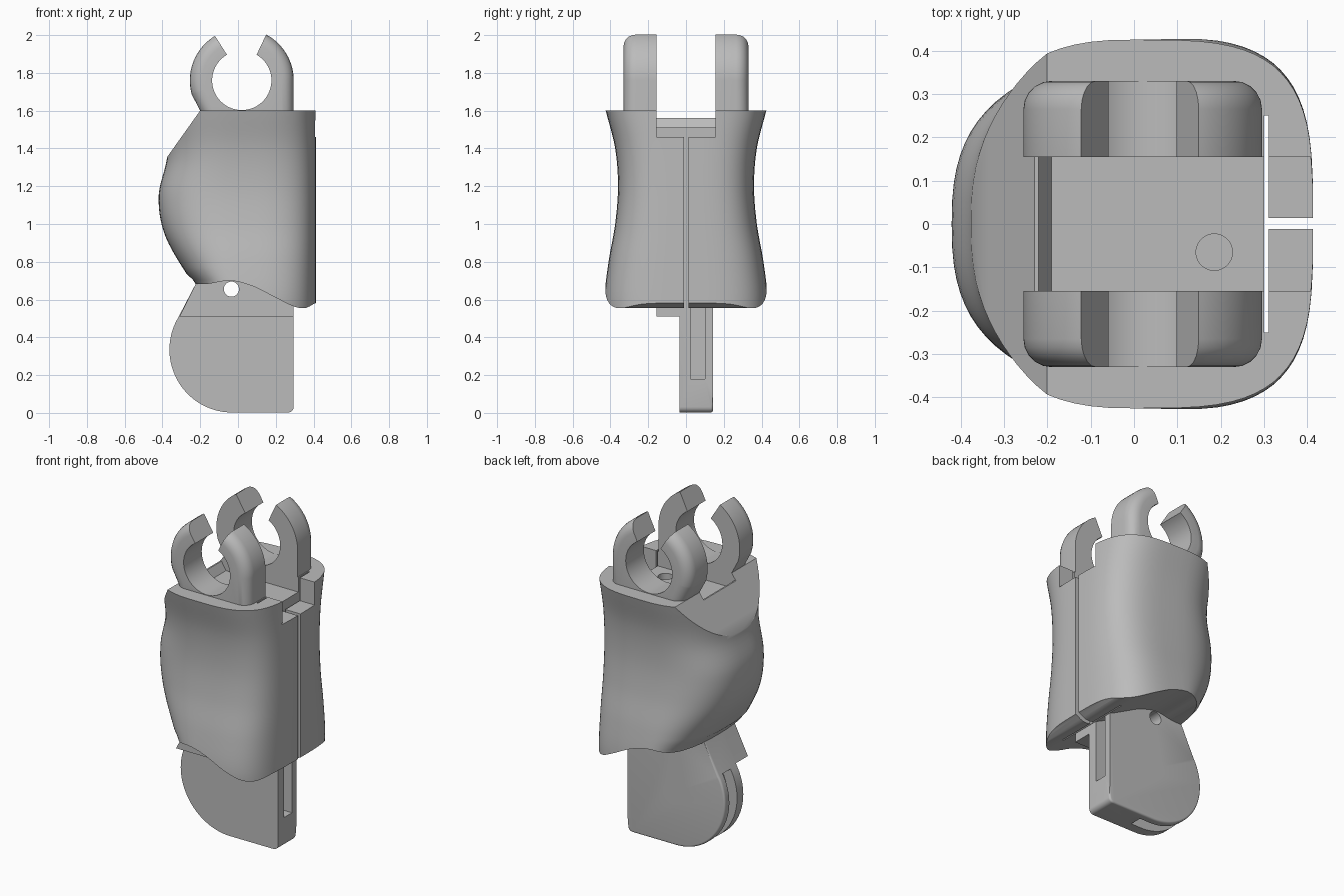
import bpy, bmesh, math
from mathutils import Vector

if "Cube" in bpy.data.objects:
    bpy.data.objects.remove(bpy.data.objects["Cube"], do_unlink=True)

grey = bpy.data.materials.new("plain grey")
grey.use_nodes = True
grey.diffuse_color = (0.5, 0.5, 0.5, 1)
grey.node_tree.nodes["Principled BSDF"].inputs["Base Color"].default_value = (0.5, 0.5, 0.5, 1)


def make(name, bm):
    bmesh.ops.recalc_face_normals(bm, faces=bm.faces)
    mesh = bpy.data.meshes.new(name)
    bm.to_mesh(mesh)
    bm.free()
    mesh.materials.append(grey)
    ob = bpy.data.objects.new(name, mesh)
    bpy.context.collection.objects.link(ob)
    return ob


def prism(name, pts, y0, y1, round_edge=None, radius=0.05):
    """Extrude an x-z outline along y; optionally round chosen rim edges at y1."""
    bm = bmesh.new()
    a = [bm.verts.new((x, y0, z)) for x, z in pts]
    b = [bm.verts.new((x, y1, z)) for x, z in pts]
    bm.faces.new(a)
    bm.faces.new(b)
    n = len(pts)
    for i in range(n):
        j = (i + 1) % n
        bm.faces.new((a[i], a[j], b[j], b[i]))
    if round_edge:
        bmesh.ops.recalc_face_normals(bm, faces=bm.faces)
        rim = [e for e in bm.edges if all(v in b and round_edge(v.co) for v in e.verts)]
        bmesh.ops.bevel(bm, geom=rim, offset=radius, segments=5, profile=0.5,
                        affect='EDGES', clamp_overlap=True)
    return make(name, bm)


def box(name, x0, x1, y0, y1, z0, z1):
    return prism(name, [(x0, z0), (x1, z0), (x1, z1), (x0, z1)], y0, y1)


def rod(name, start, end, r):
    start, end = Vector(start), Vector(end)
    bm = bmesh.new()
    bmesh.ops.create_cone(bm, cap_ends=True, segments=40, radius1=r, radius2=r,
                          depth=(end - start).length)
    rot = (end - start).to_track_quat('Z', 'Y')
    for v in bm.verts:
        v.co = rot @ v.co + (start + end) / 2
    return make(name, bm)


def arc(cx, cz, r, a0, a1, n=28):
    return [(cx + r * math.cos(math.radians(a0 + (a1 - a0) * i / n)),
             cz + r * math.sin(math.radians(a0 + (a1 - a0) * i / n))) for i in range(n + 1)]


def carve(ob, cutters):
    """Subtract the cutters, bake the result and remove the cutters."""
    for c in cutters:
        c.hide_render = True
        m = ob.modifiers.new("cut", 'BOOLEAN')
        m.operation, m.solver, m.object = 'DIFFERENCE', 'EXACT', c
    graph = bpy.context.evaluated_depsgraph_get()
    baked = bpy.data.meshes.new_from_object(ob.evaluated_get(graph))
    ob.modifiers.clear()
    ob.data = baked
    for c in cutters:
        bpy.data.objects.remove(c, do_unlink=True)


def smooth(ob):
    bpy.ops.object.select_all(action='DESELECT')
    ob.select_set(True)
    bpy.context.view_layer.objects.active = ob
    bpy.ops.object.shade_smooth_by_angle(angle=math.radians(32))


def curve_at(keys, t):
    """Smooth interpolation through (position, value) keys."""
    def slope(i):
        lo, hi = max(i - 1, 0), min(i + 1, len(keys) - 1)
        return (keys[hi][1] - keys[lo][1]) / (keys[hi][0] - keys[lo][0])
    i = max(k for k in range(len(keys) - 1) if k == 0 or keys[k][0] <= t)
    (p, u), (q, v) = keys[i], keys[i + 1]
    h = q - p
    s = (t - p) / h
    return ((2 * s**3 - 3 * s**2 + 1) * u + (s**3 - 2 * s**2 + s) * h * slope(i)
            + (3 * s**2 - 2 * s**3) * v + (s**3 - s**2) * h * slope(i + 1))


# Waisted outer shell, lofted from rounded sections
half_width = [(0.45, 0.42), (0.6, 0.432), (0.8, 0.41), (1.0, 0.375), (1.2, 0.36),
              (1.4, 0.375), (1.6, 0.425)]
bulge = [(0.45, 0.2), (0.68, 0.22), (0.74, 0.275), (0.95, 0.39), (1.15, 0.42),
         (1.36, 0.375), (1.6, 0.385)]


def spow(v, n):
    return math.copysign(abs(v) ** (2 / n), v)


bm = bmesh.new()
rings = []
LEVELS, SIDES = 36, 72
for k in range(LEVELS + 1):
    z = 0.45 + 1.15 * k / LEVELS
    hy, xl = curve_at(half_width, z), curve_at(bulge, z)
    ring = []
    for i in range(SIDES):
        c, s = math.cos(math.tau * i / SIDES), math.sin(math.tau * i / SIDES)
        n, w = (3.5, 0.413) if c >= 0 else (2.6, xl)
        ring.append(bm.verts.new((w * spow(c, n), hy * spow(s, n), z)))
    rings.append(ring)
for lo, hi in zip(rings, rings[1:]):
    for i in range(SIDES):
        j = (i + 1) % SIDES
        bm.faces.new((lo[i], lo[j], hi[j], hi[i]))
bm.faces.new(rings[0])
bm.faces.new(rings[-1])
shell = make("outer_shell", bm)

# Wavy lower hem, sloped rear shoulder, top channel, side slit and cord holes
hem = [(-0.6, 0.685), (-0.22, 0.682), (-0.16, 0.683), (-0.04, 0.7), (0.08, 0.67),
       (0.2, 0.61), (0.3, 0.562), (0.36, 0.556), (0.42, 0.585), (0.6, 0.6)]
wave = [(x / 50, curve_at(hem, x / 50)) for x in range(-28, 29)]
carve(shell, [
    prism("hem_cutter", wave + [(0.56, 0.2), (-0.56, 0.2)], -1, 1),
    prism("shoulder_cutter", [(-0.165, 1.65), (-0.46, 1.235), (-0.9, 1.235), (-0.9, 1.65)], -1, 1),
    prism("channel_cutter", [(0.6, 1.46), (0.305, 1.46), (0.305, 1.51), (-0.19, 1.51),
                             (-0.22, 1.56), (-0.6, 1.56), (-0.6, 1.8), (0.6, 1.8)], -0.155, 0.155),
    box("gap_cutter", 0.3, 0.31, -0.25, 0.25, 0.3, 1.8),
    box("slit_cutter", 0.305, 0.6, -0.011, 0.014, 0.3, 1.8),
    rod("cord_hole_cutter", (0.185, -0.065, 1.2), (0.185, -0.065, 1.7), 0.042),
    rod("slanted_hole_cutter", (-0.3, -0.065, 1.36), (0.07, -0.065, 1.612), 0.041),
])
smooth(shell)

# Pair of open hinge clips with rounded outer rims
CX, CZ = 0.02, 1.76
clip_outline = (arc(CX, CZ, 0.275, 62, 0) + [(0.295, 1.48), (-0.16, 1.48), (-0.2, 1.6)]
                + arc(CX, CZ, 0.275, 196, 121) + arc(CX, CZ, 0.157, 120, 420, 56))


def on_clip_rim(co):
    return co.z > 1.55 and math.hypot(co.x - CX, co.z - CZ) > 0.22 or co.z < 1.55


for side, label in ((-1, "front"), (1, "back")):
    smooth(prism(label + "_hinge_clip", clip_outline, 0.155 * side, 0.33 * side,
                 on_clip_rim, 0.065))

# Lower hinge tab with a pivot hole, cord grooves and one rounded rim
TX, TZ = -0.03, 0.335
tab_outline = (arc(TX, TZ, 0.333, 150, 270, 40) + [(0.262, 0.002)]
               + arc(0.265, 0.032, 0.03, 280, 360, 5)
               + [(0.295, 0.85), (-0.15, 0.85), (-0.22, 0.69)])
tab = prism("hinge_tab", tab_outline, -0.035, 0.143, lambda co: co.z < 0.84, 0.05)
groove = arc(TX, TZ, 0.45, 150, 282) + arc(TX, TZ, 0.27, 282, 150)
carve(tab, [
    rod("pivot_cutter", (TX, -1, TZ), (TX, 1, TZ), 0.075),
    rod("pin_cutter", (-0.035, -1, 0.655), (-0.035, 1, 0.655), 0.04),
    prism("groove_cutter", groove, 0.025, 0.1),
    box("slot_cutter", 0.2, 0.5, 0.025, 0.1, 0.18, 0.62),
    rod("cord_cutter", (-0.22, -0.06, 0.445), (0.05, -0.06, 0.54), 0.038),
])
smooth(tab)

# Thicker block joining the tab to the shell
block = prism("core_block", [(-0.31, 0.51), (0.295, 0.51), (0.295, 0.85), (-0.15, 0.85),
                             (-0.22, 0.69)], -0.155, -0.03)
carve(block, [
    rod("pin_cutter", (-0.035, -1, 0.655), (-0.035, 1, 0.655), 0.04),
    rod("cord_cutter", (-0.22, -0.06, 0.445), (0.12, -0.06, 0.565), 0.038),
])
smooth(block)
